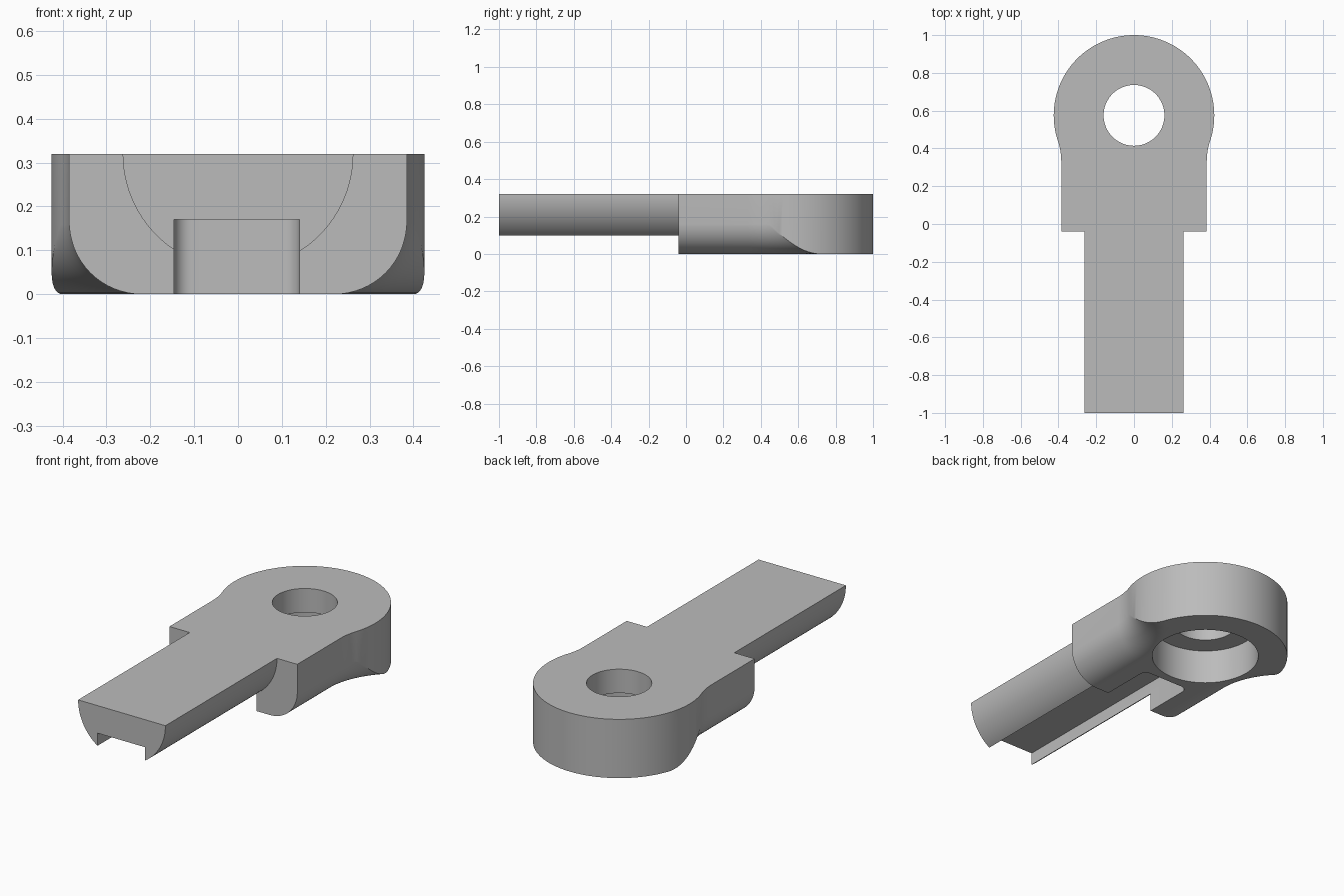
import bpy, bmesh
from math import sin, cos, pi, atan2

if "Cube" in bpy.data.objects:
    bpy.data.objects.remove(bpy.data.objects["Cube"], do_unlink=True)

TOP = 0.32            # flat upper face
EYE_Y, EYE_R = 0.575, 0.425
NECK_X, NECK_Y, NECK_R = 0.385, 0.33, 0.346
ROUND = 0.165         # rounding under the collar

grey = bpy.data.materials.new("plain grey")
grey.use_nodes = True
grey.diffuse_color = (0.5, 0.5, 0.5, 1)
grey.node_tree.nodes["Principled BSDF"].inputs["Base Color"].default_value = (0.5, 0.5, 0.5, 1)


def arc(cx, cy, r, a0, a1, n):
    return [(cx + r * cos(a0 + (a1 - a0) * i / n),
             cy + r * sin(a0 + (a1 - a0) * i / n)) for i in range(n + 1)]


def loft(name, rings):
    """Closed solid through a list of matching cross-sections."""
    bm = bmesh.new()
    loops = [[bm.verts.new(p) for p in ring] for ring in rings]
    for a, b in zip(loops, loops[1:]):
        for i in range(len(a)):
            j = (i + 1) % len(a)
            bm.faces.new((a[i], a[j], b[j], b[i]))
    bm.faces.new(loops[0])
    bm.faces.new(loops[-1])
    bmesh.ops.recalc_face_normals(bm, faces=bm.faces)
    mesh = bpy.data.meshes.new(name)
    bm.to_mesh(mesh)
    bm.free()
    mesh.materials.append(grey)
    obj = bpy.data.objects.new(name, mesh)
    bpy.context.collection.objects.link(obj)
    return obj


def plate(name, outline, z0, z1):
    return loft(name, [[(x, y, z) for x, y in outline] for z in (z0, z1)])


def combine(target, tool, operation):
    mod = target.modifiers.new(operation.lower(), "BOOLEAN")
    mod.operation, mod.solver, mod.object = operation, "EXACT", tool
    bpy.context.view_layer.objects.active = target
    bpy.ops.object.modifier_apply(modifier=mod.name)
    bpy.data.objects.remove(tool, do_unlink=True)


# Eye and collar: straight sides flowing through concave necks into the ring
cx = NECK_X + NECK_R
touch = atan2(EYE_Y - NECK_Y, -cx)
half = [(NECK_X, -0.04)]
half += arc(cx, NECK_Y, NECK_R, pi, touch, 8)
half += arc(0, EYE_Y, EYE_R, touch - pi, pi / 2, 40)[1:]
outline = half + [(-x, y) for x, y in reversed(half[:-1])]
body = plate("rod_end", outline, 0, TOP)

# Rounded lower edges of the collar, swept along each side and neck
section = [(-0.1, -0.05), (ROUND, -0.05)]
section += [(ROUND - ROUND * sin(t * pi / 32) + (-0.0005 if t == 16 else 0),
             ROUND - ROUND * cos(t * pi / 32)) for t in range(17)]
section += [(-0.1, ROUND)]
for side in (1, -1):
    rings = [[(side * (NECK_X - d), -0.2, z) for d, z in section]]
    for i in range(33):
        a = pi - i * pi / 64
        rings.append([(side * (cx + (NECK_R + d) * cos(a)),
                       NECK_Y + (NECK_R + d) * sin(a), z) for d, z in section])
    combine(body, loft("edge_cutter", rings), "DIFFERENCE")

# Half-round shank
profile = arc(0, TOP, 0.263, pi, 2 * pi, 48)
shank = loft("shank", [[(x, y, z) for x, z in profile] for y in (-1, 0.1)])
combine(body, shank, "UNION")

# Slot along the underside with a round-cornered end
slot = [(-0.146, -1.1), (0.14, -1.1)]
slot += arc(0.10, 0.215, 0.04, 0, pi / 2, 8) + arc(-0.106, 0.215, 0.04, pi / 2, pi, 8)
combine(body, plate("slot_cutter", slot, -0.1, 0.17), "DIFFERENCE")

# Through hole and wider counterbore from below
for radius, z1 in ((0.275, 0.19), (0.161, 0.5)):
    circle = arc(0, EYE_Y, radius, 0, 2 * pi, 72)[:-1]
    combine(body, plate("bore_cutter", circle, -0.1, z1), "DIFFERENCE")

bpy.ops.object.select_all(action="DESELECT")
body.select_set(True)
bpy.context.view_layer.objects.active = body
bpy.ops.object.shade_smooth_by_angle(angle=pi / 6)
